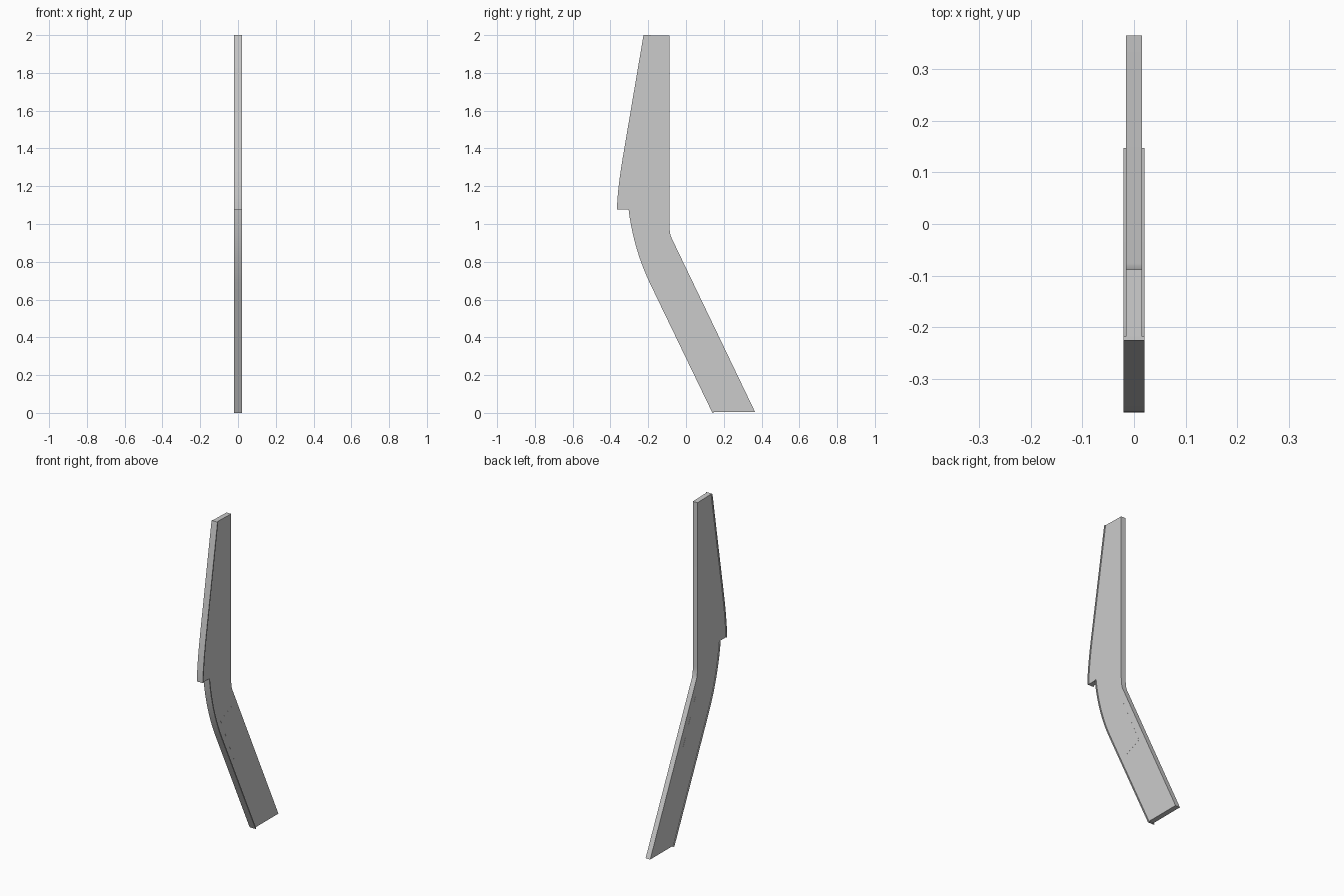
import bpy, bmesh, math

if "Cube" in bpy.data.objects:
    bpy.data.objects.remove(bpy.data.objects["Cube"])


def bezier(a, b, c, n=10):
    """Points on a quadratic curve in the side (y, z) plane."""
    return [tuple((1 - t) ** 2 * p + 2 * t * (1 - t) * q + t * t * r
                  for p, q, r in zip(a, b, c))
            for t in (i / n for i in range(n + 1))]


def prism(name, profile, half):
    """Extrude a (y, z) profile symmetrically across x."""
    bm = bmesh.new()
    face = bm.faces.new([bm.verts.new((-half, y, z)) for y, z in profile])
    out = bmesh.ops.extrude_face_region(bm, geom=[face])
    for v in out["geom"]:
        if isinstance(v, bmesh.types.BMVert):
            v.co.x = half
    bmesh.ops.recalc_face_normals(bm, faces=bm.faces[:])
    mesh = bpy.data.meshes.new(name)
    bm.to_mesh(mesh)
    bm.free()
    ob = bpy.data.objects.new(name, mesh)
    bpy.context.collection.objects.link(ob)
    bpy.ops.object.select_all(action='DESELECT')
    ob.select_set(True)
    bpy.context.view_layer.objects.active = ob
    bpy.ops.object.shade_smooth_by_angle(angle=math.radians(30))
    return ob


def shift(path, d):
    return [(y + d, z) for y, z in path]


BAND = 0.007

# front edge of the upright and of the raked foot
upper = [(-0.225, 2.0)] + bezier((-0.335, 1.35), (-0.365, 1.17), (-0.365, 1.077))
lower = bezier((-0.304, 1.077), (-0.278, 0.866), (-0.188, 0.68)) + [(0.14, 0.0)]

# wider edge bands along the front
prism("upper_edge_band", upper + shift(upper, BAND)[::-1], 0.02)
prism("lower_edge_band", lower + shift(lower, BAND)[::-1], 0.02)

# main flat post with bent back edge
back = [(0.365, 0.006)] + bezier((-0.076, 0.925), (-0.088, 0.95), (-0.088, 1.0), 6) + [(-0.088, 1.997)]
post = shift(upper, BAND) + shift(lower, BAND)[:-1] + [(0.144, 0.006)] + back
prism("post", post, 0.0155)

# flush joint panel set into the foot, showing on both sides
prism("joint_panel", [(-0.07, 0.834), (-0.19, 0.782), (-0.06, 0.495), (0.06, 0.547)], 0.0158)
